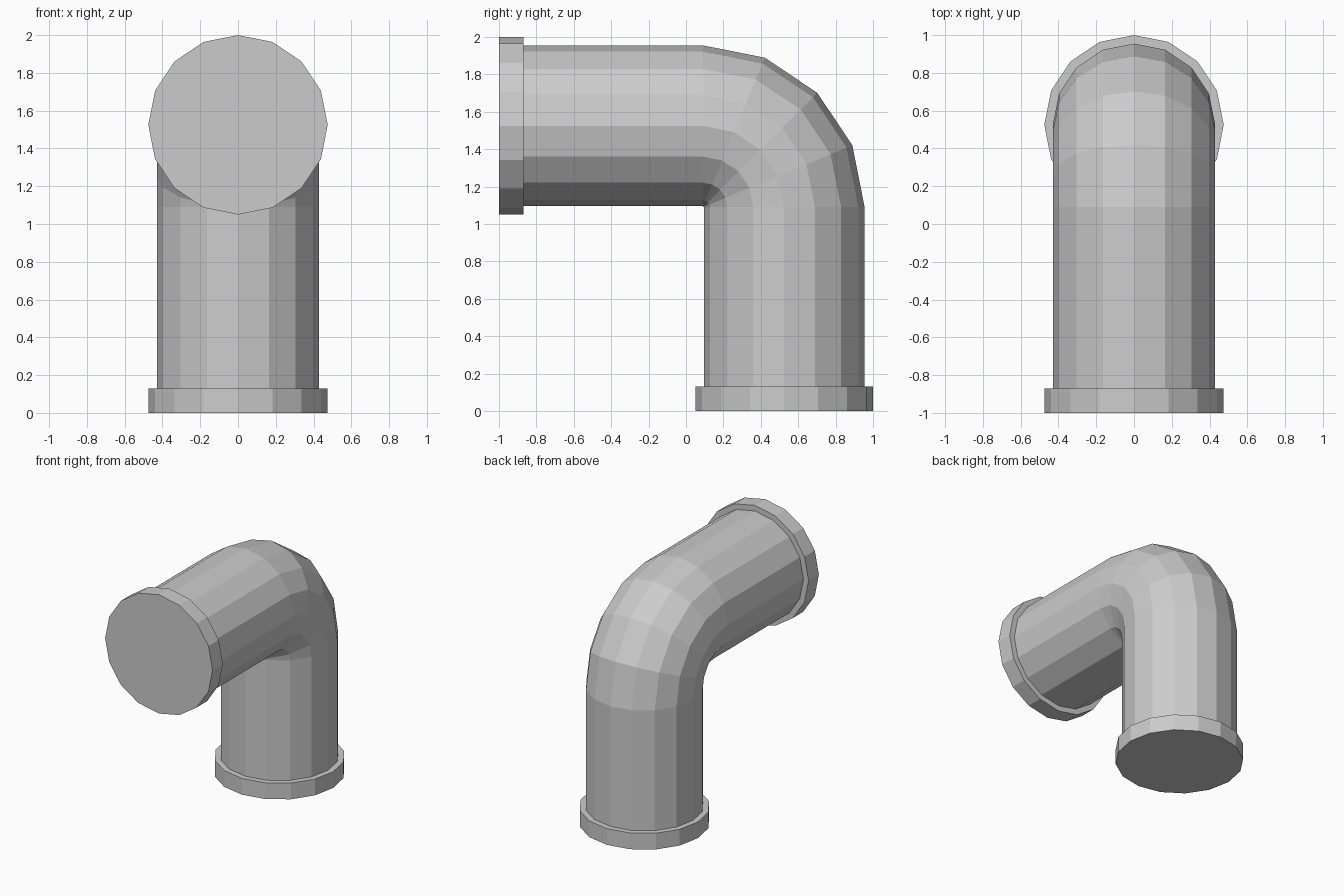
import bpy, bmesh
from math import sin, cos, pi, radians

if "Cube" in bpy.data.objects:
    bpy.data.objects.remove(bpy.data.objects["Cube"])

SIDES = 16
PIPE_R, FLANGE_R, FLANGE_LEN = 0.43, 0.475, 0.13
AXIS = 0.525            # y of the upright axis
AXIS_Z = 1.525          # z of the level axis
BEND_R, BEND_STEPS = 0.435, 4
BEND_Y, BEND_Z = AXIS - BEND_R, AXIS_Z - BEND_R

# Stations along the pipe: (y, z, turn angle, radius)
stations = [(AXIS, 0, 0, FLANGE_R), (AXIS, FLANGE_LEN, 0, FLANGE_R),
            (AXIS, FLANGE_LEN, 0, PIPE_R)]
for i in range(BEND_STEPS + 1):
    a = radians(90) * i / BEND_STEPS
    stations.append((BEND_Y + BEND_R * cos(a), BEND_Z + BEND_R * sin(a), a, PIPE_R))
end = -1 + FLANGE_LEN
stations += [(end, AXIS_Z, pi / 2, PIPE_R), (end, AXIS_Z, pi / 2, FLANGE_R),
             (-1, AXIS_Z, pi / 2, FLANGE_R)]

# Elbow pipe with a collar at each end: one ring per station, bridged and capped
bm = bmesh.new()
rings = []
for y, z, a, r in stations:
    ring = []
    for k in range(SIDES):
        t = 2 * pi * k / SIDES
        out = r * cos(t)
        ring.append(bm.verts.new((r * sin(t), y + out * cos(a), z + out * sin(a))))
    rings.append(ring)
for lower, upper in zip(rings, rings[1:]):
    for k in range(SIDES):
        n = (k + 1) % SIDES
        bm.faces.new((lower[k], lower[n], upper[n], upper[k]))
bm.faces.new(rings[0])
bm.faces.new(rings[-1])
bmesh.ops.recalc_face_normals(bm, faces=bm.faces)

mesh = bpy.data.meshes.new("elbow_pipe")
bm.to_mesh(mesh)
bm.free()
pipe = bpy.data.objects.new("elbow_pipe", mesh)
bpy.context.collection.objects.link(pipe)
